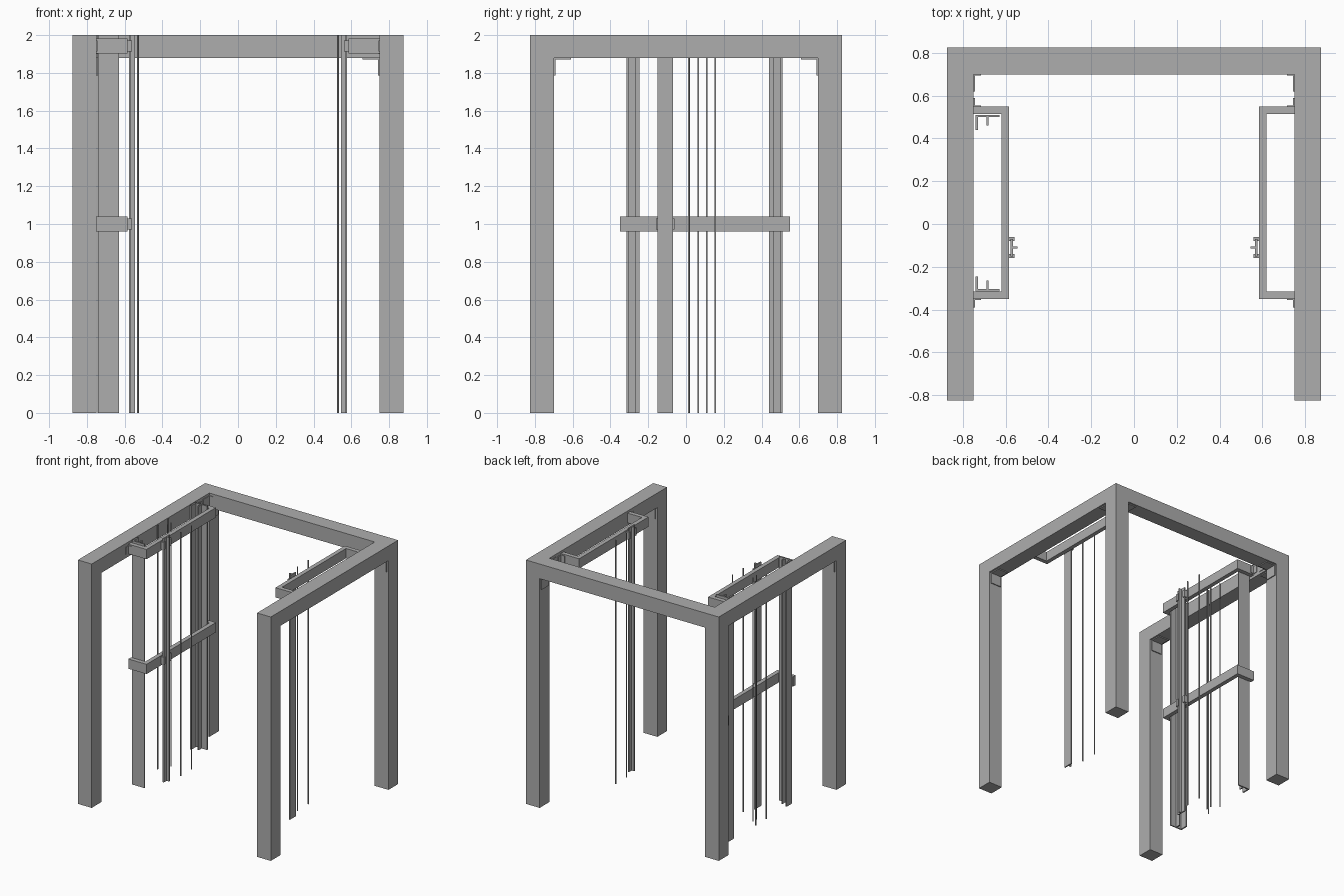
import bpy
import bmesh
from mathutils import Matrix, Vector

if "Cube" in bpy.data.objects:
    bpy.data.objects.remove(bpy.data.objects["Cube"], do_unlink=True)

steel = bpy.data.materials.new("plain_grey")
steel.use_nodes = True
grey = (0.42, 0.42, 0.42, 1)
steel.diffuse_color = grey
steel.node_tree.nodes["Principled BSDF"].inputs["Base Color"].default_value = grey


def finish(name, bm):
    mesh = bpy.data.meshes.new(name)
    bm.to_mesh(mesh)
    bm.free()
    mesh.materials.append(steel)
    obj = bpy.data.objects.new(name, mesh)
    bpy.context.collection.objects.link(obj)
    return obj


def boxes(name, *spans):
    """One object from boxes given as (x range, y range, z range)."""
    bm = bmesh.new()
    for span in spans:
        low, high = (Vector(c) for c in zip(*(sorted(r) for r in span)))
        place = Matrix.Translation((low + high) / 2) @ Matrix.Diagonal((*(high - low), 1))
        bmesh.ops.create_cube(bm, size=1, matrix=place)
    return finish(name, bm)


def rope(name, x, y):
    """Open-ended round rope over the full height."""
    bm = bmesh.new()
    bmesh.ops.create_cone(bm, cap_ends=False, segments=12, radius1=0.005, radius2=0.005,
                          depth=2, matrix=Matrix.Translation((x, y, 1)))
    for face in bm.faces:
        face.smooth = True
    return finish(name, bm)


FULL = (0, 2)
BEAM = (1.88, 2)
OUT_X, IN_X, OUT_Y, IN_Y = 0.875, 0.75, 0.825, 0.70

# Main frame: four legs, side beams and back beam
for sx, side in ((1, "left"), (-1, "right")):
    wide = (sx * IN_X, sx * OUT_X)
    for sy, end in ((1, "back"), (-1, "front")):
        leg_y = (sy * IN_Y, sy * OUT_Y)
        boxes(f"{end}_{side}_leg", (wide, leg_y, (0, 1.88)))
        # Angle plate under the side beam
        plate = (sx * 0.765, sx * 0.86)
        boxes(f"{end}_{side}_angle",
              (plate, (sy * 0.61, sy * IN_Y), (1.872, 1.88)),
              (plate, (sy * 0.692, sy * IN_Y), (1.785, 1.88)))
    boxes(f"{side}_beam", (wide, (-OUT_Y, OUT_Y), BEAM))
    # Angle plates of the back beam, below and in the inner corner
    plate = (0.715, 0.81)
    boxes(f"{side}_back_beam_angle",
          ((sx * 0.66, sx * IN_X), plate, (1.872, 1.88)),
          ((sx * 0.742, sx * IN_X), plate, (1.785, 1.88)))
    boxes(f"{side}_inner_corner_angle",
          ((sx * 0.715, sx * IN_X), (0.695, IN_Y), (1.9, 1.98)),
          ((sx * 0.745, sx * IN_X), (0.62, IN_Y), (1.9, 1.98)))
boxes("back_beam", ((-IN_X, IN_X), (IN_Y, OUT_Y), BEAM))


def support(name, sx, z):
    """U-shaped support with wall plates and guide clips."""
    rise = (z - 0.04, z + 0.04)
    short = (z - 0.03, z + 0.03)
    boxes(name,
          ((sx * 0.585, sx * 0.62), (-0.35, 0.55), rise),
          ((sx * 0.62, sx * IN_X), (0.515, 0.55), rise),
          ((sx * 0.62, sx * IN_X), (-0.35, -0.315), rise))
    for y, way, end in ((0.55, 1, "back"), (-0.35, -1, "front")):
        if z > 1.5:
            boxes(f"{name}_{end}_wall_plate",
                  ((sx * 0.745, sx * IN_X), (y, y + way * 0.04), short),
                  ((sx * 0.715, sx * IN_X), (y, y + way * 0.005), short))
    boxes(f"{name}_clips", *[
        ((sx * 0.56, sx * 0.585), (y - 0.01, y + 0.01), short) for y in (-0.15, -0.07)])


support("left_top_support", 1, 1.942)
support("right_top_support", -1, 1.942)
support("right_middle_support", -1, 1.0)

# T-shaped main guide rails and the ropes beside them
for sx, side in ((1, "left"), (-1, "right")):
    boxes(f"{side}_guide_rail",
          ((sx * 0.567, sx * 0.577), (-0.152, -0.07), FULL),
          ((sx * 0.545, sx * 0.567), (-0.115, -0.106), FULL))
    for y, end in ((0.015, "front"), (0.155, "back")):
        rope(f"{side}_{end}_rope", sx * 0.53, y)

# Counterweight rails: a flat plate with a deep lip and a short guide fin
for y, way, end in ((0.51, -1, "back"), (-0.315, 1, "front")):
    inner = y + way * 0.01
    boxes(f"{end}_counterweight_rail",
          ((-0.742, -0.63), (y, inner), FULL),
          ((-0.742, -0.730), (inner, y + way * 0.07), FULL),
          ((-0.690, -0.680), (inner, y + way * 0.05), FULL))

# Counterweight ropes
for i, (x, y) in enumerate(((-0.74, 0.015), (-0.685, 0.065), (-0.685, 0.11), (-0.74, 0.155))):
    rope(f"counterweight_rope_{i + 1}", x, y)
